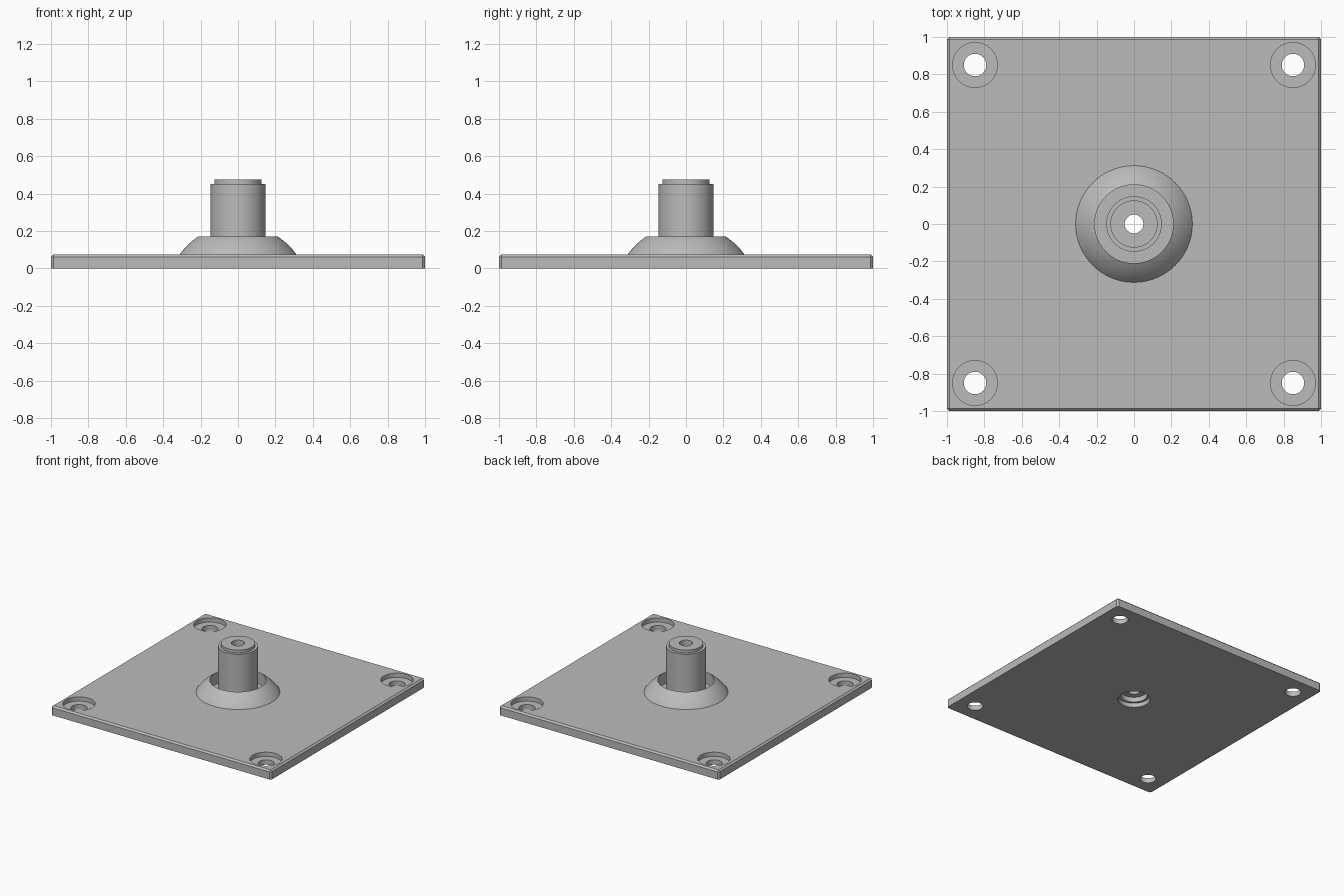
import bpy
import bmesh
from math import pi, sqrt, radians

cube = bpy.data.objects.get("Cube")
if cube:
    bpy.data.objects.remove(cube, do_unlink=True)

SEGMENTS = 96
PLATE_TOP = 0.075

grey = bpy.data.materials.new("plain grey metal")
grey.use_nodes = True
colour = (0.5, 0.5, 0.5, 1)
grey.diffuse_color = colour
grey.node_tree.nodes["Principled BSDF"].inputs["Base Color"].default_value = colour


def make_object(name, bm):
    bmesh.ops.recalc_face_normals(bm, faces=bm.faces[:])
    mesh = bpy.data.meshes.new(name)
    bm.to_mesh(mesh)
    bm.free()
    mesh.materials.append(grey)
    obj = bpy.data.objects.new(name, mesh)
    bpy.context.collection.objects.link(obj)
    return obj


def activate(obj):
    bpy.ops.object.select_all(action="DESELECT")
    obj.select_set(True)
    bpy.context.view_layer.objects.active = obj


def smooth(obj):
    activate(obj)
    bpy.ops.object.shade_smooth_by_angle(angle=radians(30))


def lathe(name, profile, x=0, y=0):
    """Spin a closed (radius, z) outline around the vertical axis."""
    bm = bmesh.new()
    verts = [bm.verts.new((r, 0, z)) for r, z in profile]
    edges = [bm.edges.new((a, b)) for a, b in zip(verts, verts[1:] + verts[:1])]
    bmesh.ops.spin(bm, geom=verts + edges, cent=(0, 0, 0), axis=(0, 0, 1),
                   angle=2 * pi, steps=SEGMENTS, use_merge=True)
    bmesh.ops.remove_doubles(bm, verts=bm.verts[:], dist=1e-5)
    bmesh.ops.translate(bm, verts=bm.verts[:], vec=(x, y, 0))
    return make_object(name, bm)


def stepped_cutter(name, low, high, step, x=0, y=0):
    """Two stacked cylinders, with the radius changing at height step."""
    profile = [(0, -0.1), (low, -0.1), (low, step), (high, step), (high, 0.2), (0, 0.2)]
    cutter = lathe(name, profile, x, y)
    cutter.hide_render = True
    return cutter


# Base plate with chamfered upright and top edges
bm = bmesh.new()
bmesh.ops.create_cube(bm, size=1)
bmesh.ops.scale(bm, vec=(2, 2, PLATE_TOP), verts=bm.verts[:])
bmesh.ops.translate(bm, vec=(0, 0, PLATE_TOP / 2), verts=bm.verts[:])
chamfered = [e for e in bm.edges if max(v.co.z for v in e.verts) > 0.01]
bmesh.ops.bevel(bm, geom=chamfered, offset=0.013, segments=1, affect="EDGES")
plate = make_object("base_plate", bm)

# Counterbored corner holes and the stepped centre hole
cutters = [stepped_cutter("corner_hole_cutter", 0.06, 0.12, 0.04, x, y)
           for x in (-0.85, 0.85) for y in (-0.85, 0.85)]
cutters.append(stepped_cutter("centre_hole_cutter", 0.12, 0.1, 0.035))
activate(plate)
for cutter in cutters:
    cut = plate.modifiers.new("hole", "BOOLEAN")
    cut.operation = "DIFFERENCE"
    cut.solver = "EXACT"
    cut.object = cutter
    bpy.ops.object.modifier_apply(modifier=cut.name)
for cutter in cutters:
    bpy.data.objects.remove(cutter, do_unlink=True)
smooth(plate)

# Domed collar around the post, open in the middle
rim, mouth, collar_top, steps = 0.312, 0.21, 0.172, 12
rise = collar_top - PLATE_TOP
centre = ((collar_top + PLATE_TOP) - (rim**2 - mouth**2) / rise) / 2
radius_sq = rim**2 + (PLATE_TOP - centre)**2
heights = [PLATE_TOP + rise * i / steps for i in range(steps + 1)]
dome = [(sqrt(radius_sq - (z - centre)**2), z) for z in heights]
smooth(lathe("domed_collar", dome + [(mouth, PLATE_TOP)]))

# Hollow post with a stepped top
post = [(0.05, PLATE_TOP), (0.148, PLATE_TOP), (0.148, 0.452),
        (0.126, 0.452), (0.126, 0.476), (0.05, 0.476)]
smooth(lathe("hollow_post", post))
